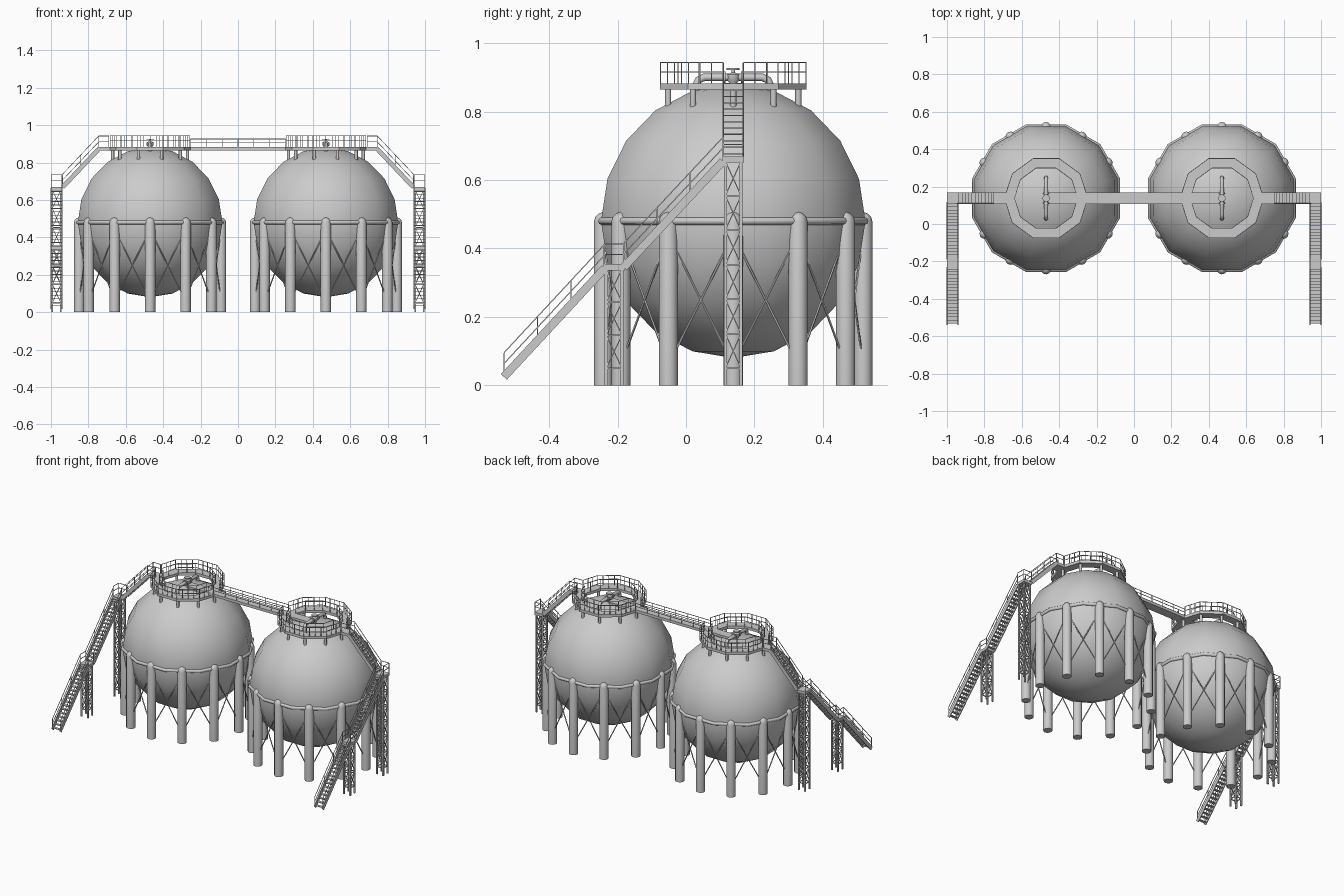
import bpy, bmesh, math
from mathutils import Vector, Matrix

if "Cube" in bpy.data.objects:
    bpy.data.objects.remove(bpy.data.objects["Cube"])

CX, CY, CZ, R = 0.47, 0.138, 0.48, 0.40      # tank centre and radius
V = Vector


def finish(bm, name, smooth=False):
    bmesh.ops.recalc_face_normals(bm, faces=bm.faces)
    me = bpy.data.meshes.new(name)
    bm.to_mesh(me)
    bm.free()
    ob = bpy.data.objects.new(name, me)
    bpy.context.collection.objects.link(ob)
    if smooth:
        bpy.ops.object.select_all(action='DESELECT')
        ob.select_set(True)
        bpy.context.view_layer.objects.active = ob
        bpy.ops.object.shade_smooth_by_angle(angle=math.radians(50))
    return ob


def frame(a, b):
    """Matrix whose z runs a to b, with x kept horizontal."""
    d = (b - a).normalized()
    side = d.cross(V((0, 0, 1)))
    side = side.normalized() if side.length > 1e-4 else V((1, 0, 0))
    up = side.cross(d)
    m = Matrix((side, up, d)).transposed().to_4x4()
    m.translation = (a + b) / 2
    return m


def beam(bm, a, b, w, h):
    a, b = V(a), V(b)
    m = frame(a, b) @ Matrix.Diagonal((w, h, (b - a).length, 1))
    bmesh.ops.create_cube(bm, size=1, matrix=m)


def rod(bm, a, b, r, n=6):
    a, b = V(a), V(b)
    bmesh.ops.create_cone(bm, cap_ends=True, segments=n, radius1=r, radius2=r,
                          depth=(b - a).length, matrix=frame(a, b))


def lathe(bm, profile, c, n, phase=0.0, closed=False):
    """Revolve (radius, z) points about a vertical axis through c."""
    rings = [[bm.verts.new((c[0] + r * math.cos(phase + math.tau * i / n),
                            c[1] + r * math.sin(phase + math.tau * i / n), z))
              for i in range(n)] for r, z in profile]
    pairs = list(zip(rings, rings[1:])) + ([(rings[-1], rings[0])] if closed else [])
    for p, q in pairs:
        for i in range(n):
            j = (i + 1) % n
            bm.faces.new((p[i], p[j], q[j], q[i]))
    if not closed:
        for ring in (rings[0], rings[-1]):
            bm.faces.new(ring)


def railing(bm, pts, height=0.062, gap=0.06):
    """Posts, top rail and middle rail along a floor path."""
    for a, b in zip(pts, pts[1:]):
        a, b = V(a), V(b)
        for f in (0.55, 1.0):
            o = V((0, 0, height * f))
            beam(bm, a + o, b + o, 0.003, 0.003)
        n = max(1, round((b - a).length / gap))
        for i in range(n + 1):
            p = a.lerp(b, i / n)
            beam(bm, p, p + V((0, 0, height)), 0.003, 0.003)


def flight(bm, rails, a, b, steps):
    """Stair with side boards, treads and handrails."""
    a, b = V(a), V(b)
    flat = V((b.x - a.x, b.y - a.y, 0)).normalized()
    side = flat.cross(V((0, 0, 1))) * 0.029
    for s in (-1, 1):
        beam(bm, a + side * s, b + side * s, 0.005, 0.024)
        railing(rails, [a + side * s, b + side * s], 0.07, 0.14)
    for i in range(steps):
        p = a.lerp(b, (i + 0.5) / steps)
        beam(bm, p - flat * 0.009, p + flat * 0.009, 0.056, 0.004)


def tower(bm, x, y, top, levels):
    """Four posts with crossed bracing on every side."""
    h = 0.023
    cs = [(x - h, y - h), (x + h, y - h), (x + h, y + h), (x - h, y + h)]
    for i in range(4):
        p, q = cs[i], cs[(i + 1) % 4]
        beam(bm, (*p, 0), (*p, top), 0.009, 0.009)
        for k in range(levels):
            z0, z1 = 0.05 + (top - 0.05) * k / levels, 0.05 + (top - 0.05) * (k + 1) / levels
            beam(bm, (*p, z0), (*q, z1), 0.003, 0.003)
            beam(bm, (*q, z0), (*p, z1), 0.003, 0.003)
            beam(bm, (*p, z0), (*q, z0), 0.005, 0.005)


for s, tag in ((-1, "left"), (1, "right")):
    cx = CX * s
    c = V((cx, CY, 0))

    # spherical tank
    bm = bmesh.new()
    bmesh.ops.create_uvsphere(bm, u_segments=12, v_segments=10, radius=R,
                              matrix=Matrix.Translation((cx, CY, CZ)) @ Matrix.Rotation(math.radians(15), 4, 'Z'))
    for f in bm.faces:
        f.smooth = True
    finish(bm, tag + "_tank")

    # support columns, girdle pipe and cross bracing
    cols, brace, girdle = bmesh.new(), bmesh.new(), bmesh.new()
    spots = [c + V((math.cos(math.tau * i / 12), math.sin(math.tau * i / 12), 0)) * 0.379 for i in range(12)]
    for i, p in enumerate(spots):
        q = spots[(i + 1) % 12]
        lathe(cols, [(0.028, 0), (0.028, 0.478), (0.024, 0.492), (0.014, 0.502), (0.004, 0.506)], p, 12)
        for z0, z1 in ((0.06, 0.44), (0.44, 0.06)):
            rod(brace, p + V((0, 0, z0)), q + V((0, 0, z1)), 0.0035, 5)
    ring = [(0.398 + 0.011 * math.cos(k * math.tau / 8), CZ + 0.011 * math.sin(k * math.tau / 8)) for k in range(8)]
    lathe(girdle, ring, c, 12, math.radians(15), True)
    finish(cols, tag + "_columns", True)
    finish(brace, tag + "_cross_braces")
    finish(girdle, tag + "_girdle_pipe", True)

    # ring platform on top with its short supports
    bm = bmesh.new()
    lathe(bm, [(0.168, 0.864), (0.225, 0.864), (0.225, 0.882), (0.168, 0.882)], c, 10, 0, True)
    finish(bm, tag + "_ring_platform")
    bm = bmesh.new()
    for i in range(10):
        a = math.tau * i / 10
        p = c + V((math.cos(a), math.sin(a), 0)) * 0.2
        rod(bm, p + V((0, 0, 0.80)), p + V((0, 0, 0.87)), 0.009, 8)
    finish(bm, tag + "_platform_supports", True)

    # platform railings, left open where the walkways join
    bm = bmesh.new()
    for r, gap in ((0.223, 0.034), (0.17, 0.05)):
        for m in (-1, 1):
            path = [(r - 0.01, 0.03)] + [(r * math.cos(math.radians(36 * k)), r * math.sin(math.radians(36 * k)))
                                         for k in range(1, 5)] + [(0.01 - r, 0.03)]
            railing(bm, [(cx + x, CY + y * m, 0.882) for x, y in path], 0.062, gap)
    finish(bm, tag + "_platform_railing")

    # vent pipe arch with valve
    cu = bpy.data.curves.new(tag + "_vent_pipe", 'CURVE')
    cu.dimensions = '3D'
    cu.bevel_depth = 0.011
    cu.bevel_resolution = 2
    cu.use_fill_caps = True
    sp = cu.splines.new('POLY')
    half = [(0.11, 0.83), (0.109, 0.875), (0.102, 0.892), (0.085, 0.900)]
    path = [(-y, z) for y, z in half] + [(y, z) for y, z in reversed(half)]
    sp.points.add(len(path) - 1)
    for pt, (y, z) in zip(sp.points, path):
        pt.co = (cx, CY + y, z, 1)
    bpy.context.collection.objects.link(bpy.data.objects.new(tag + "_vent_pipe", cu))
    bm = bmesh.new()
    lathe(bm, [(0.012, 0.86), (0.012, 0.885), (0.019, 0.892), (0.019, 0.908), (0.006, 0.914), (0.006, 0.926)], c, 10)
    lathe(bm, [(0.02, 0.922), (0.02, 0.927)], c, 10)
    for m in (-1, 1):
        rod(bm, c + V((0, m * 0.022, 0.9)), c + V((0, m * 0.03, 0.9)), 0.017, 10)
    finish(bm, tag + "_valve", True)

    # stairs, landings and level approach
    st, ra, tw = bmesh.new(), bmesh.new(), bmesh.new()
    sx = 0.97 * s
    flight(st, ra, (sx, -0.532, 0.025), (sx, -0.238, 0.342), 17)
    flight(st, ra, (sx, -0.182, 0.345), (sx, 0.108, 0.655), 17)
    flight(st, ra, (0.938 * s, CY, 0.668), (0.745 * s, CY, 0.872), 11)
    beam(st, (sx, -0.242, 0.345), (sx, -0.178, 0.345), 0.062, 0.018)
    beam(st, (sx, 0.107, 0.66), (sx, 0.169, 0.66), 0.062, 0.018)
    beam(st, (0.75 * s, CY, 0.873), (0.67 * s, CY, 0.873), 0.062, 0.018)
    for e in (-1, 1):
        railing(ra, [(sx + e * 0.029, -0.24, 0.345), (sx + e * 0.029, -0.18, 0.345)], 0.068)
        railing(ra, [(0.745 * s, CY + e * 0.029, 0.88), (0.69 * s, CY + e * 0.029, 0.88)])
    railing(ra, [(0.999 * s, 0.109, 0.665), (0.999 * s, 0.167, 0.665), (0.941 * s, 0.167, 0.665)], 0.07)
    tower(tw, sx, -0.21, 0.34, 3)
    tower(tw, sx, CY, 0.655, 6)
    finish(st, tag + "_stairs")
    finish(ra, tag + "_stair_handrails")
    finish(tw, tag + "_stair_towers")

# bridge between the two tanks
bm = bmesh.new()
beam(bm, (-0.46, CY, 0.874), (0.46, CY, 0.874), 0.06, 0.018)
finish(bm, "bridge_deck")
bm = bmesh.new()
for e in (-1, 1):
    railing(bm, [(-0.255, CY + e * 0.029, 0.88), (0.255, CY + e * 0.029, 0.88)], 0.046, 0.085)
finish(bm, "bridge_railing")
